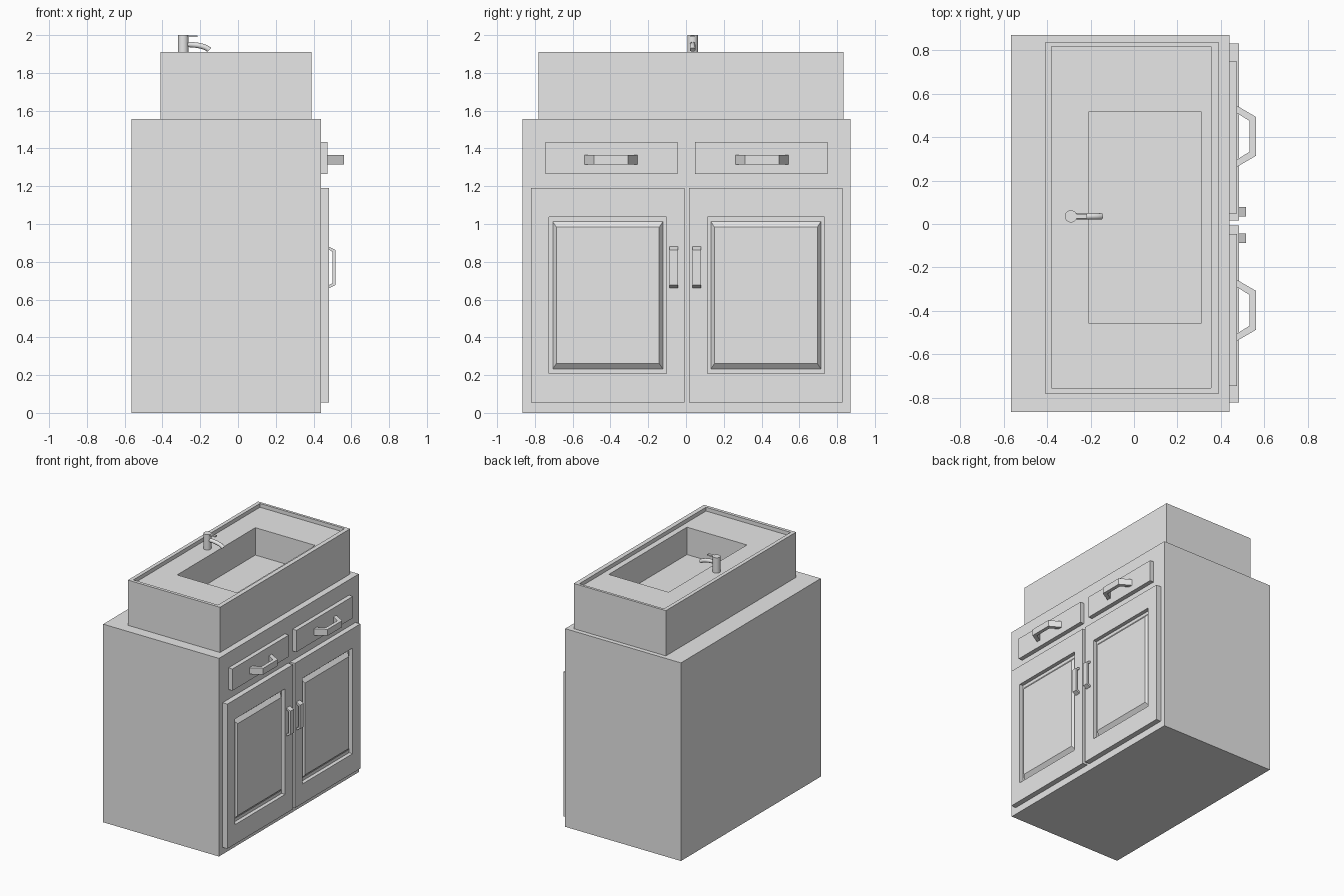
import bpy, bmesh
from mathutils import Vector

cube = bpy.data.objects.get("Cube")
if cube:
    bpy.data.objects.remove(cube, do_unlink=True)

grey = bpy.data.materials.new("plain_grey")
grey.use_nodes = True
colour = (0.8, 0.8, 0.8, 1)
grey.diffuse_color = colour
grey.node_tree.nodes["Principled BSDF"].inputs["Base Color"].default_value = colour


def finish(name, bm):
    bmesh.ops.recalc_face_normals(bm, faces=bm.faces)
    mesh = bpy.data.meshes.new(name)
    bm.to_mesh(mesh)
    bm.free()
    mesh.materials.append(grey)
    obj = bpy.data.objects.new(name, mesh)
    bpy.context.collection.objects.link(obj)
    return obj


def loft(name, rings):
    """Skin a list of closed rings and cap both ends."""
    bm = bmesh.new()
    loops = [[bm.verts.new(p) for p in ring] for ring in rings]
    n = len(loops[0])
    for a, b in zip(loops, loops[1:]):
        for i in range(n):
            j = (i + 1) % n
            bm.faces.new((a[i], a[j], b[j], b[i]))
    bm.faces.new(loops[0][::-1])
    bm.faces.new(loops[-1])
    return finish(name, bm)


def rect_z(x0, x1, y0, y1, z):
    return [(x0, y0, z), (x1, y0, z), (x1, y1, z), (x0, y1, z)]


def rect_x(y0, y1, z0, z1, x):
    return [(x, y0, z0), (x, y1, z0), (x, y1, z1), (x, y0, z1)]


def handle(name, base, across, half, reach, inset, thick, width):
    """Bracket with slanted legs: 'across' is its long axis, it sticks out along x."""
    across = Vector(across)
    out = Vector((1, 0, 0))
    side = out.cross(across) * (width / 2)
    outer = [(-half, 0), (inset - half, reach), (half - inset, reach), (half, 0)]
    inner = [(half - thick * 1.2, 0), (half - inset - thick * 0.7, reach - thick),
             (inset + thick * 0.7 - half, reach - thick), (thick * 1.2 - half, 0)]
    rings = []
    for (a, d), (b, e) in zip(outer, reversed(inner)):
        p = Vector(base) + across * a + out * d
        q = Vector(base) + across * b + out * e
        rings.append([p - side, p + side, q + side, q - side])
    return loft(name, rings)


# Cabinet body
loft("cabinet", [rect_z(-0.565, 0.44, -0.865, 0.87, z) for z in (0, 1.555)])

# Sink block with raised rim and sunken bowl
block = (-0.41, 0.39, -0.78, 0.835)
rim = (-0.38, 0.355, -0.755, 0.815)
bowl = (-0.21, 0.31, -0.455, 0.515)
loft("sink", [rect_z(*r, z) for r, z in (
    (block, 1.555), (block, 1.91), (rim, 1.91), (rim, 1.88), (bowl, 1.88), (bowl, 1.665))])

# Doors, drawers and their handles
for side, door_y, drawer_y, pull_y, grip_y in (
        ("right", -0.82, -0.745, -0.397, -0.065),
        ("left", 0.017, 0.048, 0.403, 0.057)):
    # Door: frame, groove, then bevelled raised panel
    rings = []
    for inset_y, inset_z, x in ((0, 0, 0.44), (0, 0, 0.482), (0.096, 0.153, 0.482),
                                (0.096, 0.153, 0.452), (0.115, 0.178, 0.452),
                                (0.134, 0.207, 0.476)):
        rings.append(rect_x(door_y + inset_y, door_y + 0.812 - inset_y,
                            0.055 + inset_z, 1.19 - inset_z, x))
    loft(side + "_door", rings)
    loft(side + "_drawer", [rect_x(drawer_y, drawer_y + 0.7, 1.265, 1.435, x)
                            for x in (0.44, 0.474)])
    handle(side + "_drawer_handle", (0.474, pull_y, 1.34), (0, 1, 0),
           0.14, 0.086, 0.05, 0.028, 0.05)
    handle(side + "_door_handle", (0.482, grip_y, 0.77), (0, 0, 1),
           0.11, 0.033, 0.017, 0.014, 0.043)


# Tap body
bm = bmesh.new()
bmesh.ops.create_cone(bm, cap_ends=True, segments=32, radius1=0.028, radius2=0.028, depth=0.12)
bmesh.ops.translate(bm, verts=bm.verts, vec=(-0.29, 0.035, 1.94))
tap = finish("tap_body", bm)

# Curved spout
curve = bpy.data.curves.new("tap_spout", "CURVE")
curve.dimensions = "3D"
curve.bevel_depth = 0.015
curve.bevel_resolution = 3
curve.use_fill_caps = True
curve.resolution_u = 8
spline = curve.splines.new("BEZIER")
spline.bezier_points.add(1)
for point, x, z, lx, lz, rx, rz in zip(
        spline.bezier_points, (-0.285, -0.152), (1.951, 1.922),
        (-0.32, -0.175), (1.952, 1.945), (-0.23, -0.13), (1.95, 1.90)):
    point.co = (x, 0.035, z)
    point.handle_left_type = point.handle_right_type = "FREE"
    point.handle_left = (lx, 0.035, lz)
    point.handle_right = (rx, 0.035, rz)
curve.materials.append(grey)
spout = bpy.data.objects.new("tap_spout", curve)
bpy.context.collection.objects.link(spout)

# Lever on top of the tap
loft("tap_lever", [rect_z(-0.285, -0.215, 0.025, 0.045, z) for z in (1.989, 1.999)])

# Smooth the round tap body
bpy.ops.object.select_all(action="DESELECT")
tap.select_set(True)
bpy.context.view_layer.objects.active = tap
bpy.ops.object.shade_smooth_by_angle()
